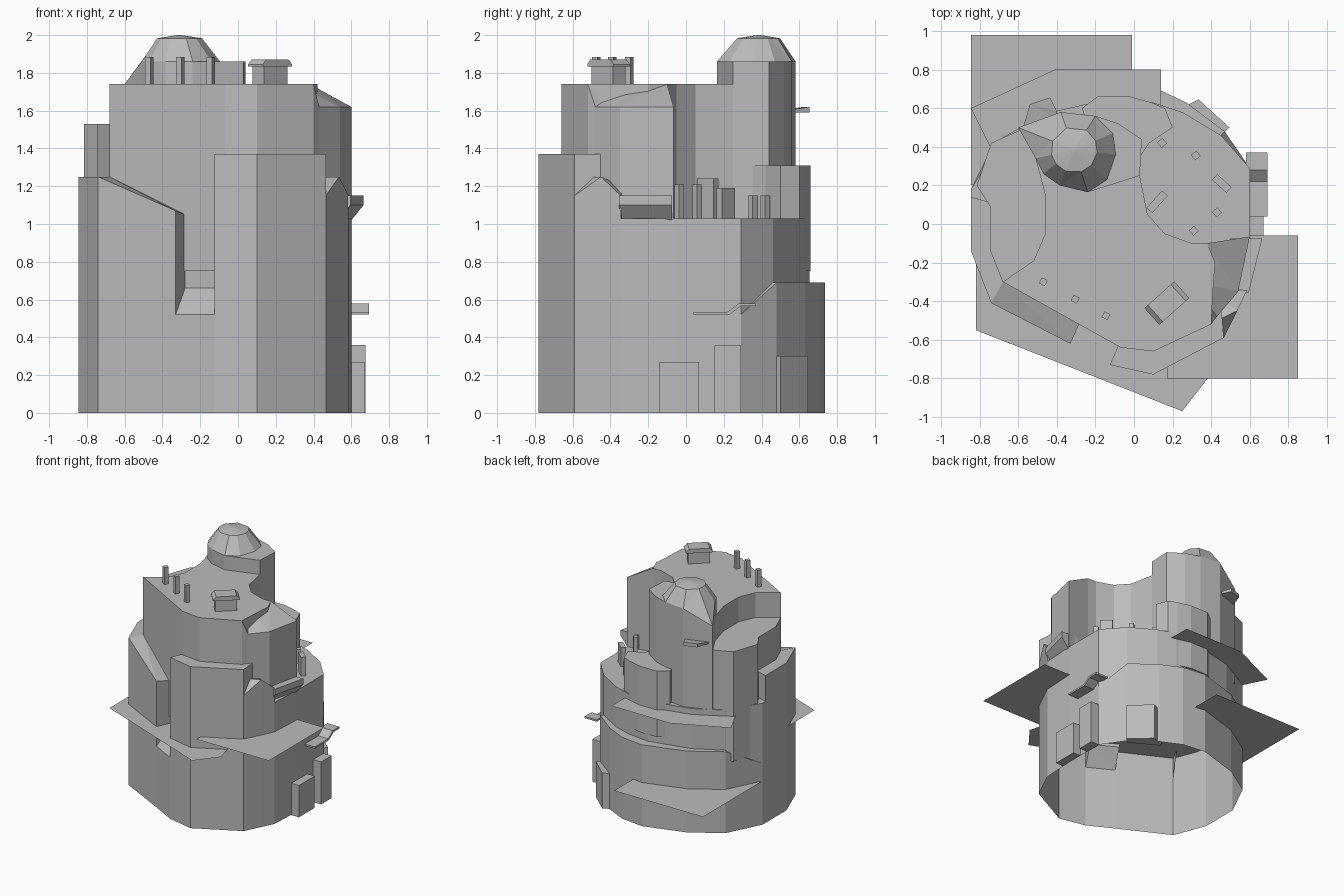
import bpy, bmesh, math

if "Cube" in bpy.data.objects:
    bpy.data.objects.remove(bpy.data.objects["Cube"])

stone = bpy.data.materials.new("stone_grey")
stone.diffuse_color = (0.5, 0.5, 0.5, 1)
stone.use_nodes = True
stone.node_tree.nodes["Principled BSDF"].inputs["Base Color"].default_value = stone.diffuse_color


def make_object(name, bm):
    me = bpy.data.meshes.new(name)
    bm.to_mesh(me)
    bm.free()
    me.materials.append(stone)
    ob = bpy.data.objects.new(name, me)
    bpy.context.collection.objects.link(ob)
    return ob


def loft(name, *rings):
    """Closed solid through rings that have the same number of 3D points."""
    bm = bmesh.new()
    vs = [[bm.verts.new(p) for p in r] for r in rings]
    n = len(rings[0])
    for a, b in zip(vs, vs[1:]):
        for i in range(n):
            j = (i + 1) % n
            bm.faces.new((a[i], a[j], b[j], b[i]))
    bm.faces.new(vs[0][::-1])
    bm.faces.new(vs[-1])
    bmesh.ops.remove_doubles(bm, verts=bm.verts, dist=1e-5)
    bmesh.ops.triangulate(bm, faces=bm.faces)
    bmesh.ops.recalc_face_normals(bm, faces=bm.faces)
    return make_object(name, bm)


def prism(name, pts, z0, z1):
    """Upright solid; z1 is one height or one height per point."""
    tops = z1 if isinstance(z1, (list, tuple)) else [z1] * len(pts)
    return loft(name, [(x, y, z0) for x, y in pts],
                [(x, y, z) for (x, y), z in zip(pts, tops)])


def sheet(name, pts, z):
    """Flat plate without thickness."""
    bm = bmesh.new()
    bm.faces.new([bm.verts.new((x, y, z)) for x, y in pts])
    return make_object(name, bm)


def box(name, x, y, sx, sy, z0, z1, deg=0):
    c, s = math.cos(math.radians(deg)), math.sin(math.radians(deg))
    pts = [(x + c * a * sx / 2 - s * b * sy / 2, y + s * a * sx / 2 + c * b * sy / 2)
           for a, b in ((-1, -1), (1, -1), (1, 1), (-1, 1))]
    return prism(name, pts, z0, z1)


def union(target, others):
    """Merge solids into the target and drop the helpers."""
    for o in others:
        m = target.modifiers.new("join", 'BOOLEAN')
        m.operation, m.solver, m.object = 'UNION', 'EXACT', o
    dg = bpy.context.evaluated_depsgraph_get()
    me = bpy.data.meshes.new_from_object(target.evaluated_get(dg))
    target.modifiers.clear()
    target.data = me
    for o in others:
        bpy.data.objects.remove(o)


# Base with a sloped shoulder in front and a flat one behind, rising into the middle body
low = [(-.845, .18), (-.845, -.14), (-.74, -.41), (-.33, -.62), (-.125, -.73), (.1, -.78),
       (.465, -.59), (.535, -.45), (.585, -.345), (.6, -.06), (.6, .29), (.47, .48), (.27, .63),
       (.1, .71), (-.1, .735), (-.45, .63), (-.7, .47)]
mid = low[:2] + [(-.68, -.3), (-.28, -.51), (-.07, -.63), (.1, -.66), (.43, -.5)] + low[7:11]
mid += [(.45, .46), (.25, .58), (.1, .63), (-.1, .655), (-.45, .575), (-.68, .45)]
body = loft("main_body", [(x, y, 0) for x, y in low],
            [(x, y, .69 if y > .3 else .52) for x, y in low],
            [(x, y, .69 if y > .3 else .66) for x, y in mid], [(x, y, 1.03) for x, y in mid])

# Left shelf, front left slab with sloping top, front block, corner buttress
shelf = prism("left_shelf", [(-.845, .14), (-.845, -.14), (-.74, -.41), (-.68, -.3), (-.3, 0),
                             (-.7, .1)], .1, 1.25)
slab = prism("front_slab", [(-.74, -.41), (-.33, -.62), (-.28, -.51), (-.3, -.3), (-.68, -.3)],
             .1, [1.25, 1.07, 1.05, 1.05, 1.25])
block = prism("front_block", [(-.06, -.58), (-.125, -.73), (.1, -.78), (.465, -.59),
                              (.45, -.4), (.1, -.5)], .1, 1.37)
buttress = prism("corner_buttress", [(.465, -.59), (.535, -.45), (.585, -.345), (.4, -.33),
                                     (.43, -.5)], .1, [1.15, 1.25, 1.15, 1.2, 1.25])

# Terraces
left = prism("left_terrace", [(-.68, -.3), (-.4, -.2), (-.4, .4), (-.56, .5), (-.74, .42),
                              (-.815, .2), (-.745, .09), (-.745, -.14)], .6, 1.53)
back = prism("back_terrace", [(.2, .5), (.16, .6), (.09, .63), (-.02, .66), (-.19, .66),
                              (-.27, .6), (-.2, .4), (0, .3), (.08, .42)], .75, 1.31)

# Upper plateau and its sloped corner
plateau = prism("plateau", [(-.68, -.3), (-.07, -.64), (.1, -.66), (.4, -.52), (.41, -.34),
                            (.42, -.2), (.38, -.1), (.3, -.1), (.16, -.05), (.07, .05),
                            (.03, .25), (0, .4), (-.3, .5), (-.58, .49), (-.51, .34),
                            (-.46, .15), (-.46, -.05), (-.52, -.19)], .75, 1.74)
corner = prism("sloped_corner", [(.4, -.52), (.43, -.48), (.54, -.35), (.6, -.065),
                                 (.38, -.1), (.3, -.3)], .75,
               [1.74, 1.62, 1.62, 1.62, 1.74, 1.74])

# Tower with a side extension and a faceted dome, whose rim dips at the back left
rim = [(-.6, .5), (-.51, .34), (-.47, .26), (-.385, .2), (-.24, .165), (-.14, .23),
       (-.095, .36), (-.11, .47), (-.2, .56), (-.38, .58)]
cx, cy = -.31, .385


def inner(r, z):
    return [(cx + r * math.cos(a), cy + r * math.sin(a), z)
            for a in (math.atan2(y - cy, x - cx) for x, y in rim)]


tower = loft("tower_and_dome", [(x, y, .9) for x, y in rim],
             [(x, y, 1.74 if x < -.55 else 1.86) for x, y in rim],
             inner(.12, 1.983), inner(.01, 2.0))
side = prism("tower_side", [(-.24, .165), (.03, .25), (.04, .44), (-.08, .52), (-.2, .56),
                            (-.3, .4)], .9, 1.86)

# Overhanging ledge on the right side
profile = [(.5, 1.02), (.6, 1.02), (.665, 1.1), (.665, 1.15), (.5, 1.15)]
ledge = loft("side_ledge", [(x - .07, -.355, z) for x, z in profile],
             [(x, -.075, z) for x, z in profile])
union(body, [shelf, slab, block, buttress, left, back, plateau, corner, tower, side, ledge])

# The body is hollow below: remove the floor
bm = bmesh.new()
bm.from_mesh(body.data)
bmesh.ops.delete(bm, geom=[f for f in bm.faces if all(v.co.z < .001 for v in f.verts)],
                 context='FACES')
bm.to_mesh(body.data)
bm.free()

# Small ledge behind the tower
prism("tower_back_ledge", [(-.575, .5), (-.4, .55), (-.4, .585), (-.435, .655), (-.54, .62)],
      1.59, [1.60, 1.60, 1.61, 1.62, 1.62])

# Flat plates around the body
sheet("front_right_plate", [(.17, -.8), (.85, -.8), (.85, -.06), (.4, -.06), (.17, -.5)], .78)
sheet("front_left_plate", [(-.82, -.55), (.25, -.97), (.39, -.79), (.3, -.4), (-.82, 0)], .685)
sheet("back_low_plate", [(-.845, .2), (-.4, .4), (-.01, .6), (-.01, .98), (-.845, .98)], .37)
sheet("back_high_plate", [(-.845, .6), (-.72, .35), (.14, .5), (.14, .8), (-.41, .8)], .98)

# Awning and door blocks
awning = [(.04, .52), (.23, .52), (.29, .565), (.37, .565), (.37, .58), (.28, .58),
          (.22, .535), (.04, .535)]
loft("awning", [(.58, y, z) for y, z in awning], [(.693, y, z) for y, z in awning])
box("door_block_low", .635, -.035, .07, .21, 0, .27)
box("door_block_tall", .635, .22, .08, .14, 0, .36)
prism("door_block_back", [(.22, .59), (.335, .645), (.495, .5), (.45, .46)], 0, .3)

# Posts and small huts on the plateau and right terrace
for i, (x, y) in enumerate([(-.47, -.3), (-.305, -.39), (-.145, -.475)]):
    box(f"plateau_post_{i}", x, y, .034, .034, 1.74, 1.885, -28)
for i, (x, y, h) in enumerate([(.145, .42, 1.15), (.32, .355, 1.15), (.43, .06, 1.21),
                               (.31, -.035, 1.21)]):
    box(f"terrace_post_{i}", x, y, .036, .036, 1.03, h, 40)
box("terrace_hut_inner", .12, .115, .12, .04, 1.03, 1.24, 48)
box("terrace_hut_outer", .455, .21, .1, .04, 1.03, 1.19, -42)

# Roof hut with a low cap
box("hut_walls", .17, -.41, .17, .09, 1.74, 1.845, 42)


def cap(k, z):
    c, s = math.cos(math.radians(42)), math.sin(math.radians(42))
    return [(.17 + c * a * .1 * k - s * b * .058, -.41 + s * a * .1 * k + c * b * .058, z)
            for a, b in ((-1, -1), (1, -1), (1, 1), (-1, 1))]


loft("hut_roof", cap(1.04, 1.835), cap(1.04, 1.845), cap(.8, 1.87))
